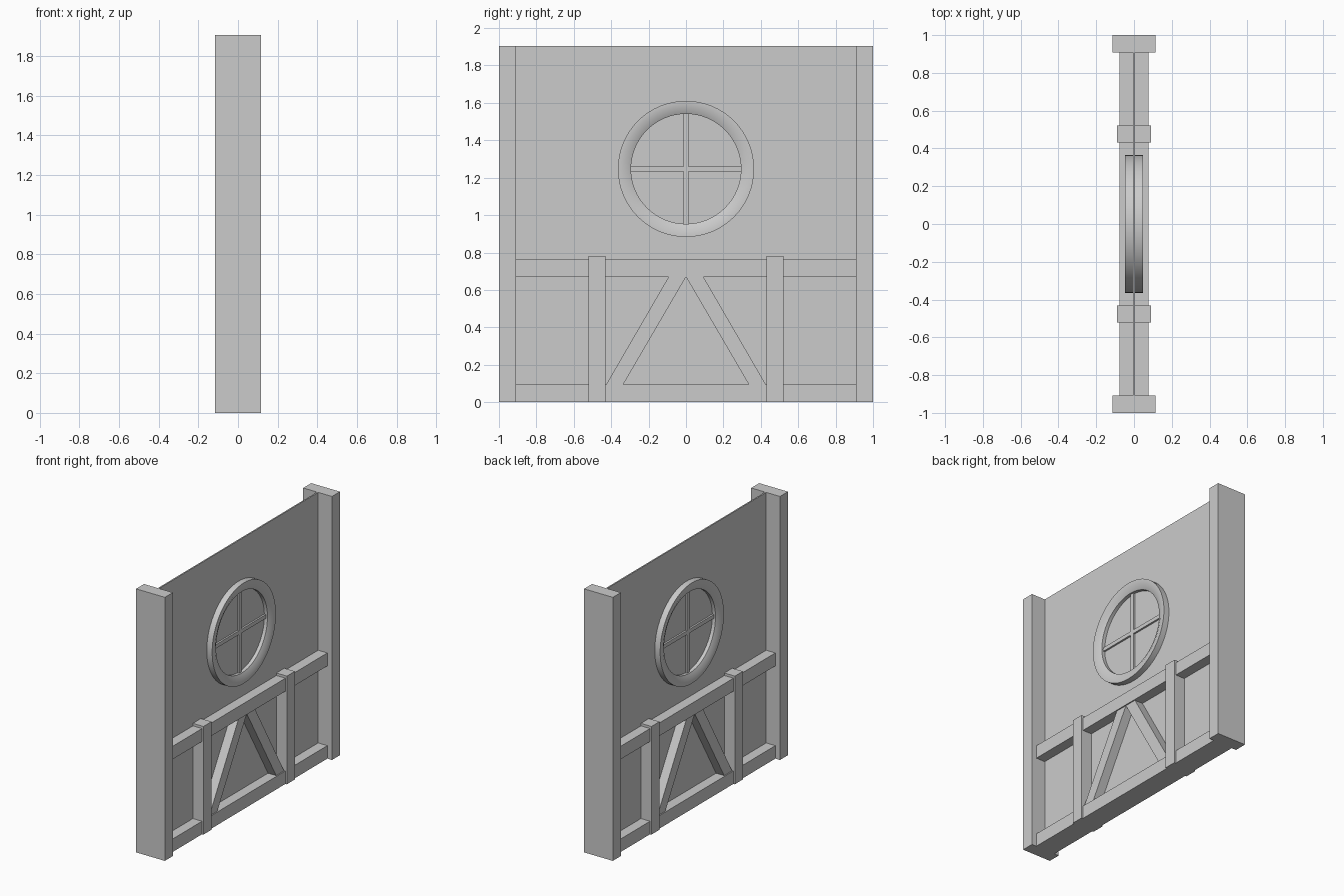
import bpy, bmesh, math

if "Cube" in bpy.data.objects:
    bpy.data.objects.remove(bpy.data.objects["Cube"])

H = 1.905        # wall height
WZ = 1.247       # window centre height


def finish(name, bm):
    bmesh.ops.recalc_face_normals(bm, faces=bm.faces)
    me = bpy.data.meshes.new(name)
    bm.to_mesh(me)
    bm.free()
    ob = bpy.data.objects.new(name, me)
    bpy.context.collection.objects.link(ob)
    return ob


def prism(name, yz, d):
    """Extrude a y-z outline symmetrically to x = -d .. d."""
    bm = bmesh.new()
    face = bm.faces.new([bm.verts.new((-d, y, z)) for y, z in yz])
    ext = bmesh.ops.extrude_face_region(bm, geom=[face])
    verts = [v for v in ext["geom"] if isinstance(v, bmesh.types.BMVert)]
    bmesh.ops.translate(bm, verts=verts, vec=(2 * d, 0, 0))
    return finish(name, bm)


def beam(name, y0, y1, z0, z1, d):
    return prism(name, [(y0, z0), (y1, z0), (y1, z1), (y0, z1)], d)


# Thin wall panel
beam("wall_panel", -0.909, 0.909, 0, H, 0.005)

# Horizontal rails
beam("bottom_rail", -0.909, 0.909, 0, 0.094, 0.078)
beam("top_rail", -0.909, 0.909, 0.67, 0.764, 0.078)

# Mirrored posts and diagonal braces
for side, s in (("left", -1), ("right", 1)):
    beam(side + "_corner_post", s * 0.909, s * 1.0, 0, H, 0.115)
    beam(side + "_short_post", s * 0.431, s * 0.522, 0, 0.782, 0.089)
    prism(side + "_brace", [(s * 0.427, 0.094), (s * 0.336, 0.094),
                            (0, 0.67), (s * 0.093, 0.67)], 0.07)

# Round window frame: bevelled profile (radius, x) swept around the x axis
profile = [(0.364, -0.048), (0.364, 0.048), (0.33, 0.048), (0.294, 0.03),
           (0.294, -0.03), (0.33, -0.048)]
N = 64
bm = bmesh.new()
rings = []
for i in range(N):
    a = 2 * math.pi * i / N
    rings.append([bm.verts.new((x, r * math.cos(a), WZ + r * math.sin(a)))
                  for r, x in profile])
for i in range(N):
    p, q = rings[i], rings[(i + 1) % N]
    for j in range(len(profile)):
        k = (j + 1) % len(profile)
        bm.faces.new((p[j], p[k], q[k], q[j]))
frame = finish("window_frame", bm)
bpy.context.view_layer.objects.active = frame
frame.select_set(True)
bpy.ops.object.shade_smooth_by_angle(angle=math.radians(35))

# Window glazing bars
beam("vertical_glazing_bar", -0.014, 0.014, WZ - 0.3, WZ + 0.3, 0.018)
beam("horizontal_glazing_bar", -0.3, 0.3, WZ - 0.014, WZ + 0.014, 0.018)
